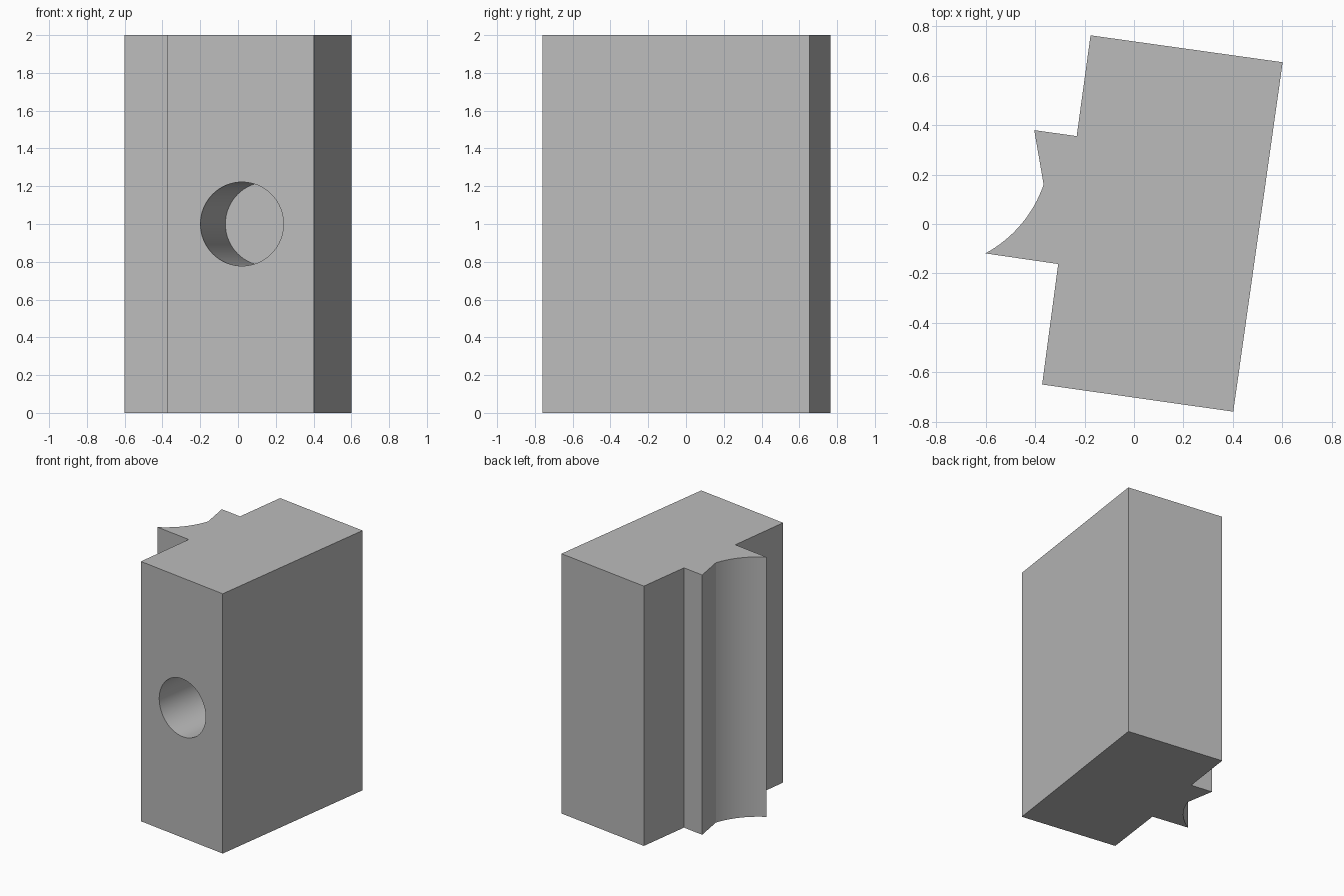
import bpy
import bmesh
import math
from mathutils import Vector

cube = bpy.data.objects.get("Cube")
if cube:
    bpy.data.objects.remove(cube, do_unlink=True)

HEIGHT = 2.0

grey = bpy.data.materials.new("plain grey")
grey.use_nodes = True
COLOUR = (0.5, 0.5, 0.5, 1)
grey.diffuse_color = COLOUR
grey.node_tree.nodes["Principled BSDF"].inputs["Base Color"].default_value = COLOUR


def arc(start, end, radius, steps):
    """Points strictly between start and end on an arc bulging to the right."""
    a, b = Vector(start), Vector(end)
    chord = b - a
    half = math.asin(chord.length / 2 / radius)
    left = Vector((-chord.y, chord.x)).normalized()
    centre = (a + b) / 2 + left * radius * math.cos(half)
    first = math.atan2(a.y - centre.y, a.x - centre.x)
    angles = [first + 2 * half * i / steps for i in range(1, steps)]
    return [(centre.x + radius * math.cos(t), centre.y + radius * math.sin(t))
            for t in angles]


# Block outline with a ridge on its right side, hollowed by an arc
front_right, front_left = (-0.372, -0.65), (0.402, -0.76)
back_left, back_right = (0.602, 0.655), (-0.176, 0.764)
ridge_tip, arc_end = (-0.602, -0.119), (-0.366, 0.16)
outline = [front_right, front_left, back_left, back_right,
           (-0.232, 0.356), (-0.404, 0.38), arc_end]
outline += reversed(arc(ridge_tip, arc_end, 0.5, 16))
outline += [ridge_tip, (-0.307, -0.162)]

bm = bmesh.new()
base = bm.faces.new([bm.verts.new((x, y, 0)) for x, y in outline])
top = bmesh.ops.extrude_face_region(bm, geom=[base])["geom"]
bmesh.ops.translate(bm, vec=(0, 0, HEIGHT),
                    verts=[v for v in top if isinstance(v, bmesh.types.BMVert)])
bmesh.ops.recalc_face_normals(bm, faces=bm.faces)
mesh = bpy.data.meshes.new("block")
bm.to_mesh(mesh)
bm.free()
mesh.materials.append(grey)
block = bpy.data.objects.new("block", mesh)
bpy.context.collection.objects.link(block)

# Blind round hole, bored square into the front face
HOLE_DEPTH, OVERSHOOT = 0.944, 0.1
axis = (Vector(back_left) - Vector(front_left)).normalized().to_3d()
mouth = ((Vector(front_right) + Vector(front_left)) / 2).to_3d()
mouth.x += 0.006
mouth.z = HEIGHT / 2
bpy.ops.mesh.primitive_cylinder_add(
    vertices=64, radius=0.222, depth=HOLE_DEPTH + OVERSHOOT,
    location=mouth + axis * (HOLE_DEPTH - OVERSHOOT) / 2,
    rotation=axis.to_track_quat("Z", "Y").to_euler())
cutter = bpy.context.object
cutter.name = "hole_cutter"
cutter.hide_render = True
cutter.data.materials.append(grey)

bpy.ops.object.select_all(action="DESELECT")
block.select_set(True)
bpy.context.view_layer.objects.active = block
bore = block.modifiers.new("hole", "BOOLEAN")
bore.operation = "DIFFERENCE"
bore.solver = "EXACT"
bore.object = cutter
bpy.ops.object.modifier_apply(modifier=bore.name)
bpy.data.objects.remove(cutter, do_unlink=True)
bpy.ops.object.shade_smooth_by_angle(angle=math.radians(25))
